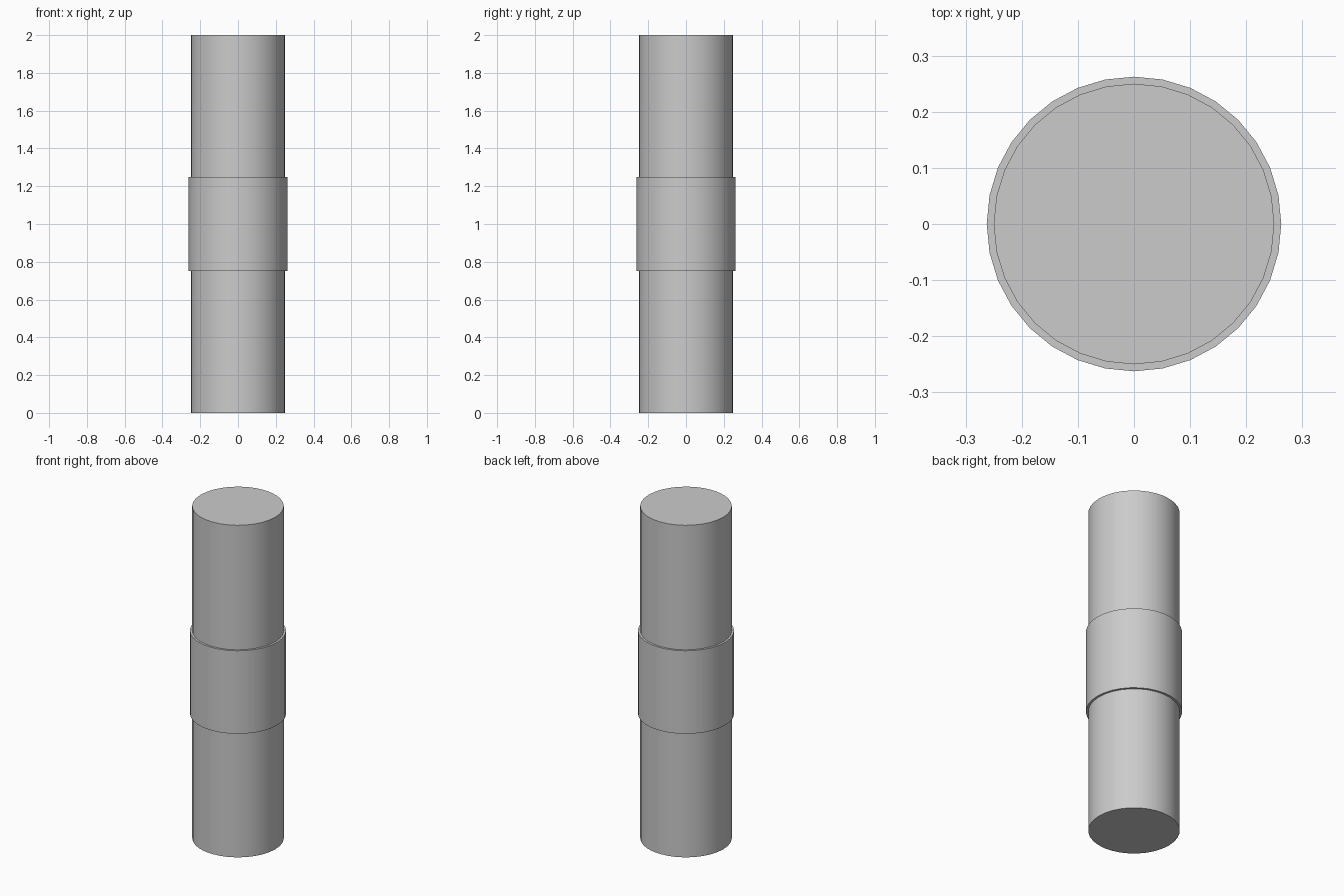
import bpy
import math

if "Cube" in bpy.data.objects:
    bpy.data.objects.remove(bpy.data.objects["Cube"])

SIDES = 32


def cylinder(name, radius, z_min, z_max):
    bpy.ops.mesh.primitive_cylinder_add(
        vertices=SIDES, radius=radius, depth=z_max - z_min,
        location=(0, 0, (z_min + z_max) / 2))
    obj = bpy.context.object
    obj.name = name
    bpy.ops.object.shade_smooth_by_angle(angle=math.radians(30))
    return obj


# Full-height round shaft
cylinder("shaft", 0.25, 0.0, 2.0)

# Slightly wider grip band around the middle
cylinder("middle_band", 0.2625, 0.75, 1.25)
